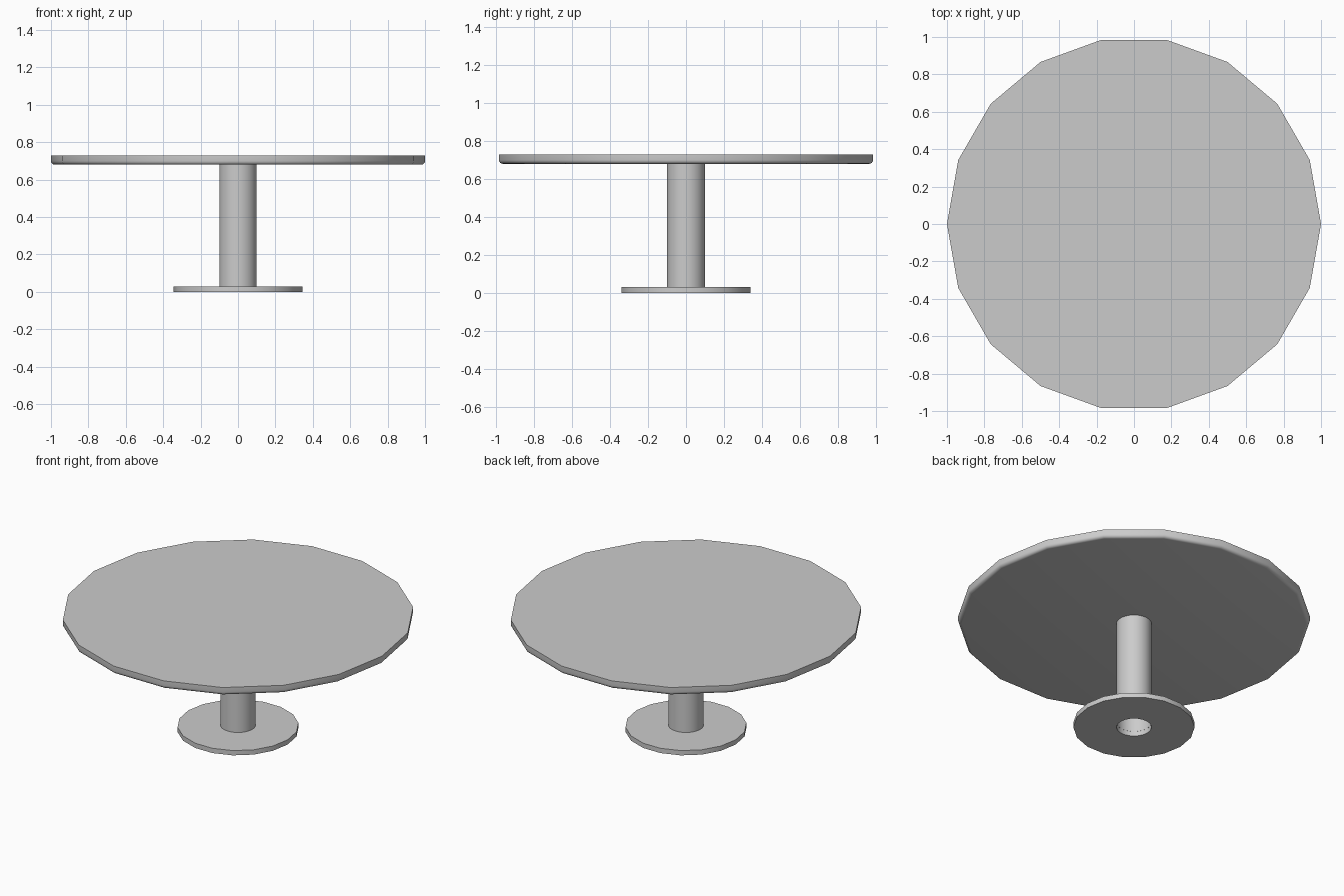
import bpy, bmesh
from math import cos, sin, pi

if "Cube" in bpy.data.objects:
    bpy.data.objects.remove(bpy.data.objects["Cube"])


def lathe(name, profile, sides):
    """Revolve (radius, z) points about z; a zero radius end is closed by an n-gon."""
    bm = bmesh.new()
    rings = []
    for r, z in profile:
        rings.append([bm.verts.new((r * cos(2 * pi * i / sides),
                                    r * sin(2 * pi * i / sides), z))
                      for i in range(sides)])
    for a, b in zip(rings, rings[1:]):
        for i in range(sides):
            j = (i + 1) % sides
            bm.faces.new((a[i], a[j], b[j], b[i]))
    return bm, rings


def finish(name, bm):
    me = bpy.data.meshes.new(name)
    bm.to_mesh(me)
    bm.free()
    ob = bpy.data.objects.new(name, me)
    bpy.context.collection.objects.link(ob)
    bpy.ops.object.select_all(action='DESELECT')
    ob.select_set(True)
    bpy.context.view_layer.objects.active = ob
    bpy.ops.object.shade_smooth_by_angle(angle=pi / 6)
    return ob


# Table top: 18-sided slab with a rounded lower edge
edge = [(1 - 0.02 * (1 - cos(t * pi / 8)), 0.70 - 0.02 * sin(t * pi / 8))
        for t in range(4, -1, -1)]
bm, rings = lathe("table_top", edge + [(1.0, 0.73)], 18)
bm.faces.new(rings[0][::-1])
bm.faces.new(rings[-1])
finish("table_top", bm)

# Column: open tube running from the floor to the underside of the top
bm, rings = lathe("column", [(0.1, 0.0), (0.1, 0.682)], 36)
finish("column", bm)

# Base: 18-sided disc with a hole where the column passes through
bm, rings = lathe("base", [(0.1, 0.0), (0.345, 0.0), (0.345, 0.03), (0.1, 0.03)], 18)
finish("base", bm)
